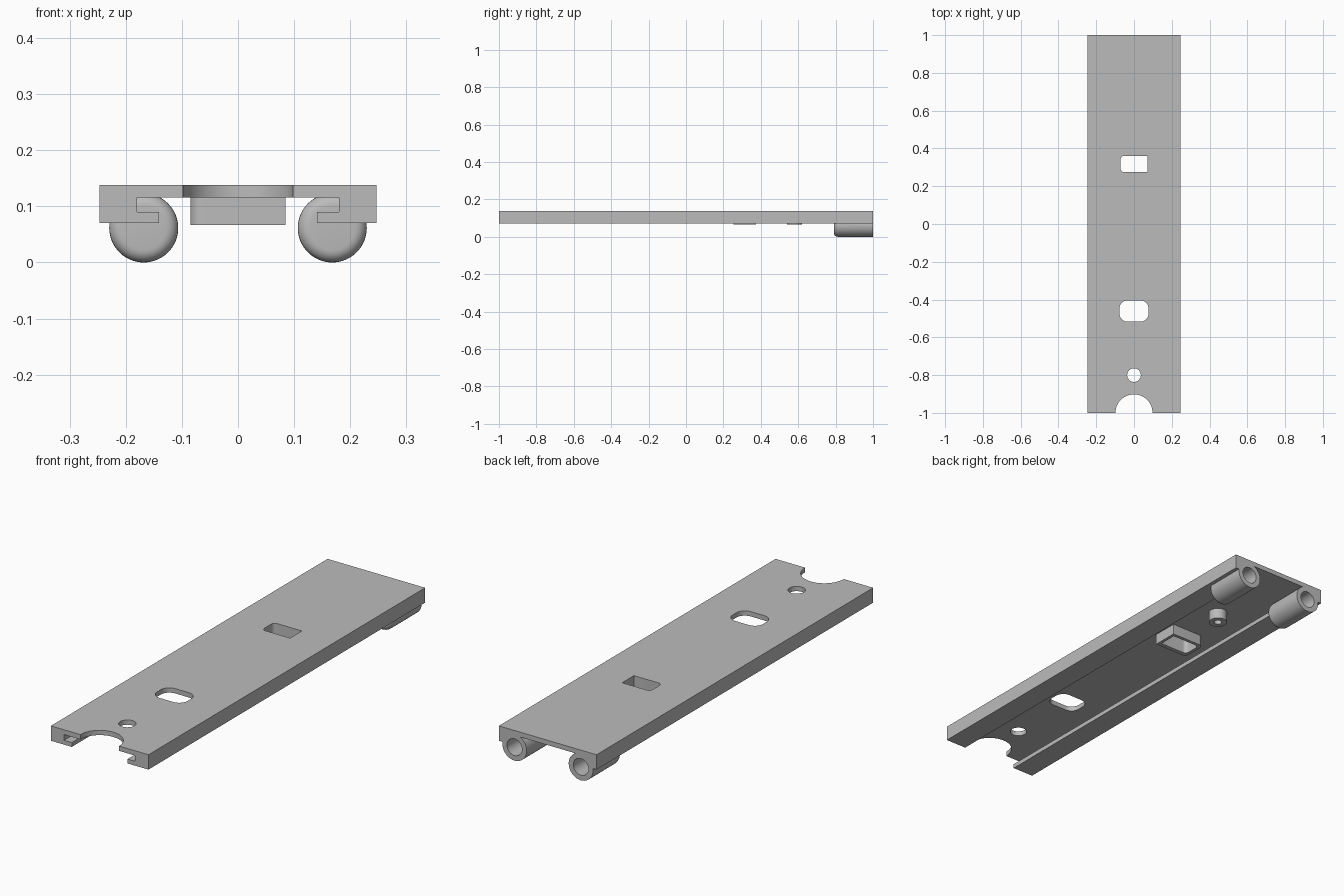
import bpy, bmesh, math
from mathutils import Matrix, Vector

if "Cube" in bpy.data.objects:
    bpy.data.objects.remove(bpy.data.objects["Cube"], do_unlink=True)

grey = bpy.data.materials.new("plain_grey")
grey.use_nodes = True
COLOUR = (0.5, 0.5, 0.5, 1)
grey.diffuse_color = COLOUR
grey.node_tree.nodes["Principled BSDF"].inputs["Base Color"].default_value = COLOUR

TOP, UNDER, RAIL, BOSS = 0.138, 0.116, 0.07, 0.067
HALF = 0.247


def finish(name, bm):
    bmesh.ops.recalc_face_normals(bm, faces=bm.faces)
    mesh = bpy.data.meshes.new(name)
    bm.to_mesh(mesh)
    bm.free()
    mesh.materials.append(grey)
    obj = bpy.data.objects.new(name, mesh)
    bpy.context.collection.objects.link(obj)
    return obj


def prism(name, points, offset):
    bm = bmesh.new()
    face = bm.faces.new([bm.verts.new(p) for p in points])
    new = bmesh.ops.extrude_face_region(bm, geom=[face])["geom"]
    bmesh.ops.translate(bm, vec=offset,
                        verts=[v for v in new if isinstance(v, bmesh.types.BMVert)])
    return finish(name, bm)


def rounded_block(name, x, y0, y1, z0, z1, left_r, right_r):
    """Vertical block with separate corner radii on its -x and +x sides."""
    points = []
    corners = [(x, y1, right_r), (-x, y1, left_r), (-x, y0, left_r), (x, y0, right_r)]
    for i, (cx, cy, r) in enumerate(corners):
        if r == 0:
            points.append((cx, cy, z0))
            continue
        mx = cx - math.copysign(r, cx)
        my = cy - r if cy == y1 else cy + r
        for k in range(9):
            a = math.pi / 2 * (i + k / 8)
            points.append((mx + r * math.cos(a), my + r * math.sin(a), z0))
    return prism(name, points, (0, 0, z1 - z0))


def cylinder(name, r, start, end, front_round=0):
    start, end = Vector(start), Vector(end)
    axis = end - start
    turn = axis.to_track_quat('Z', 'Y').to_matrix().to_4x4()
    bm = bmesh.new()
    bmesh.ops.create_cone(bm, cap_ends=True, segments=64, radius1=r, radius2=r,
                          depth=axis.length)
    if front_round:
        rim = [e for e in bm.edges if all(v.co.z < 0 for v in e.verts)]
        bmesh.ops.bevel(bm, geom=rim, offset=front_round, segments=6,
                        profile=0.5, affect='EDGES')
    bmesh.ops.transform(bm, matrix=Matrix.Translation((start + end) / 2) @ turn,
                        verts=bm.verts)
    return finish(name, bm)


def combine(target, tool, operation):
    mod = target.modifiers.new("combine", 'BOOLEAN')
    mod.operation, mod.solver, mod.object = operation, 'EXACT', tool
    bpy.context.view_layer.objects.active = target
    bpy.ops.object.modifier_apply(modifier=mod.name)
    bpy.data.objects.remove(tool, do_unlink=True)


# Deck with an inward-lipped rail down each side
half_profile = [(HALF, TOP), (HALF, RAIL), (0.141, RAIL), (0.141, 0.09),
                (0.18, 0.09), (0.18, UNDER)]
outline = half_profile + [(-x, z) for x, z in reversed(half_profile)]
deck = prism("slide_deck", [(x, -1, z) for x, z in outline], (0, 2, 0))

# Rear tubes, rounded and closed at the front
for s in (-1, 1):
    x, z = s * 0.168, 0.0615
    combine(deck, cylinder("tube", 0.0615, (x, 0.79, z), (x, 1, z), 0.022), 'UNION')
for s in (-1, 1):
    x, z = s * 0.168, 0.0615
    combine(deck, cylinder("tube_bore", 0.038, (x, 0.83, z), (x, 1.05, z)), 'DIFFERENCE')

# Collar under the rectangular window and the small screw boss
combine(deck, rounded_block("window_collar", 0.085, 0.255, 0.375, BOSS, 0.125, 0.022, 0), 'UNION')
combine(deck, cylinder("screw_boss", 0.04, (0, 0.58, BOSS), (0, 0.58, 0.125)), 'UNION')

# Openings
cutters = [
    rounded_block("window_cutter", 0.071, 0.275, 0.36, 0, 0.2, 0.018, 0),
    rounded_block("slot_cutter", 0.077, -0.517, -0.405, 0, 0.2, 0.042, 0.042),
    cylinder("hole_cutter", 0.036, (0, -0.8, 0), (0, -0.8, 0.2)),
    cylinder("notch_cutter", 0.098, (0, -1, 0), (0, -1, 0.2)),
    cylinder("boss_bore", 0.017, (0, 0.58, 0), (0, 0.58, UNDER)),
]
for cutter in cutters:
    combine(deck, cutter, 'DIFFERENCE')

# Smooth the round surfaces, keep edges sharp
bpy.ops.object.select_all(action='DESELECT')
deck.select_set(True)
bpy.context.view_layer.objects.active = deck
bpy.ops.object.shade_smooth_by_angle(angle=math.radians(30))
